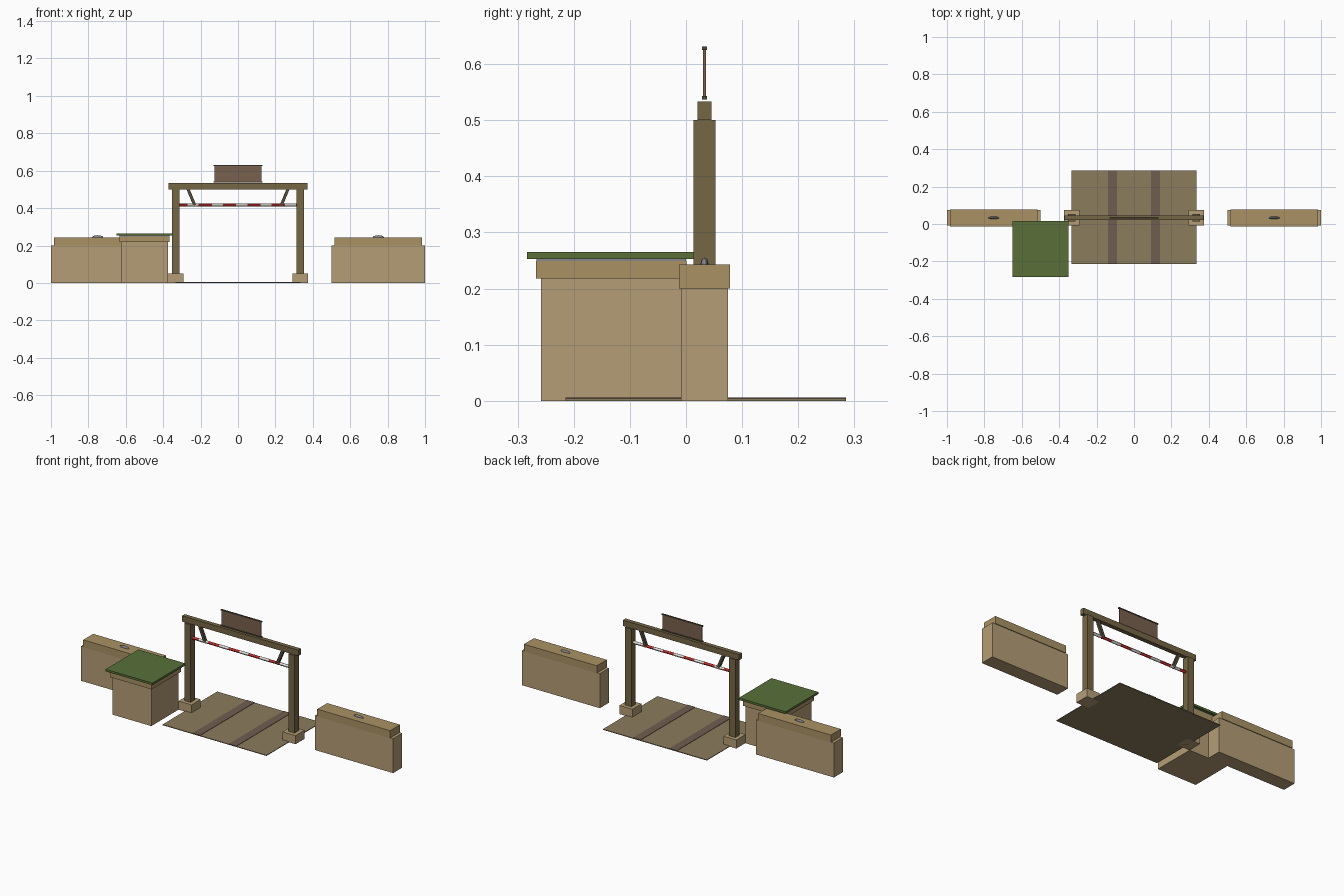
import bpy
import math
from mathutils import Vector

if "Cube" in bpy.data.objects:
    bpy.data.objects.remove(bpy.data.objects["Cube"])

CY = 0.033  # gate line in y


def mat(name, rgb):
    m = bpy.data.materials.new(name)
    m.diffuse_color = (*rgb, 1)
    m.use_nodes = True
    m.node_tree.nodes["Principled BSDF"].inputs["Base Color"].default_value = m.diffuse_color
    return m


STONE = mat("sandstone", (0.46, 0.34, 0.18))
CAP = mat("sandstone_cap", (0.40, 0.29, 0.13))
WOOD = mat("timber", (0.18, 0.135, 0.06))
DARK = mat("dark_timber", (0.09, 0.07, 0.04))
SIGN = mat("sign_wood", (0.19, 0.12, 0.075))
GREEN = mat("green_roof", (0.10, 0.16, 0.04))
DIRT = mat("dirt", (0.26, 0.20, 0.11))
RUT = mat("wheel_rut", (0.16, 0.11, 0.08))
RED = mat("red_paint", (0.60, 0.03, 0.03))
WHITE = mat("white_paint", (0.80, 0.80, 0.74))
METAL = mat("metal", (0.25, 0.25, 0.27))


def box(name, x, y, z, m):
    """Box from (min, max) ranges on each axis."""
    bpy.ops.mesh.primitive_cube_add(size=1, location=[(a + b) / 2 for a, b in (x, y, z)])
    o = bpy.context.object
    o.name = name
    o.scale = [b - a for a, b in (x, y, z)]
    bpy.ops.object.transform_apply(location=False, rotation=False, scale=True)
    o.data.materials.append(m)
    return o


def around(c, size):
    return (c - size / 2, c + size / 2)


def rod(name, x0, x1, z, r, m):
    """Round bar along x."""
    bpy.ops.mesh.primitive_cylinder_add(vertices=12, radius=r, depth=x1 - x0,
                                        location=((x0 + x1) / 2, CY, z),
                                        rotation=(0, math.pi / 2, 0))
    o = bpy.context.object
    o.name = name
    o.data.materials.append(m)
    bpy.ops.object.shade_smooth_by_angle()


# Dirt road with two wheel ruts
box("road", (-0.333, 0.333), (-0.215, 0.285), (0, 0.004), DIRT)

for s, side in ((-1, "left"), (1, "right")):
    box(side + "_wheel_rut", around(s * 0.116, 0.048), (-0.215, 0.285), (0.002, 0.006), RUT)

    # Low wall with capping and handle
    box(side + "_wall", around(s * 0.75, 0.5), around(CY, 0.083), (0, 0.2), STONE)
    box(side + "_wall_cap", around(s * 0.75, 0.467), around(CY, 0.091), (0.2, 0.243), CAP)
    bpy.ops.mesh.primitive_uv_sphere_add(segments=12, ring_count=8, radius=1,
                                         location=(s * 0.75, CY, 0.243))
    o = bpy.context.object
    o.name = side + "_cap_handle"
    o.scale = (0.03, 0.007, 0.012)
    o.data.materials.append(METAL)
    bpy.ops.object.shade_smooth_by_angle()

    # Gate post on a stone footing
    box(side + "_footing", around(s * 0.333, 0.083), around(CY, 0.083), (0, 0.05), STONE)
    box(side + "_post", around(s * 0.333, 0.04), around(CY, 0.04), (0.05, 0.5), WOOD)

    # Slanted brace under the beam
    a, b = Vector((s * 0.268, CY, 0.503)), Vector((s * 0.23, CY, 0.412))
    d = b - a
    o = box(side + "_brace", around(0, 0.016), around(0, 0.016), around(0, d.length), DARK)
    o.location = (a + b) / 2
    o.rotation_euler = d.to_track_quat('Z', 'Y').to_euler()

# Cross beam
box("cross_beam", around(0, 0.745), around(CY, 0.025), (0.5, 0.533), WOOD)

# Blank sign board with rails
box("sign_board", around(0, 0.253), around(CY, 0.005), (0.54, 0.628), SIGN)
box("sign_bottom_rail", around(0, 0.262), around(CY, 0.009), (0.537, 0.543), DARK)
box("sign_top_rail", around(0, 0.262), around(CY, 0.009), (0.625, 0.631), DARK)

# Striped barrier pole
rod("barrier_pole", -0.318, 0.318, 0.416, 0.0078, RED)
for i in range(5):
    x = -0.24 + i * 0.13
    rod("white_band_%d" % i, x - 0.03, x + 0.03, 0.416, 0.0084, WHITE)

# Guard booth with flat green roof
BX, BY = -0.5, -0.133
box("booth", around(BX, 0.25), around(BY, 0.25), (0, 0.22), STONE)
box("booth_cornice", around(BX, 0.268), around(BY, 0.268), (0.218, 0.249), CAP)
box("booth_roof", around(BX, 0.3), around(BY, 0.3), (0.253, 0.265), GREEN)
box("roof_packer", around(BX, 0.266), around(BY, 0.266), (0.249, 0.253), METAL)
